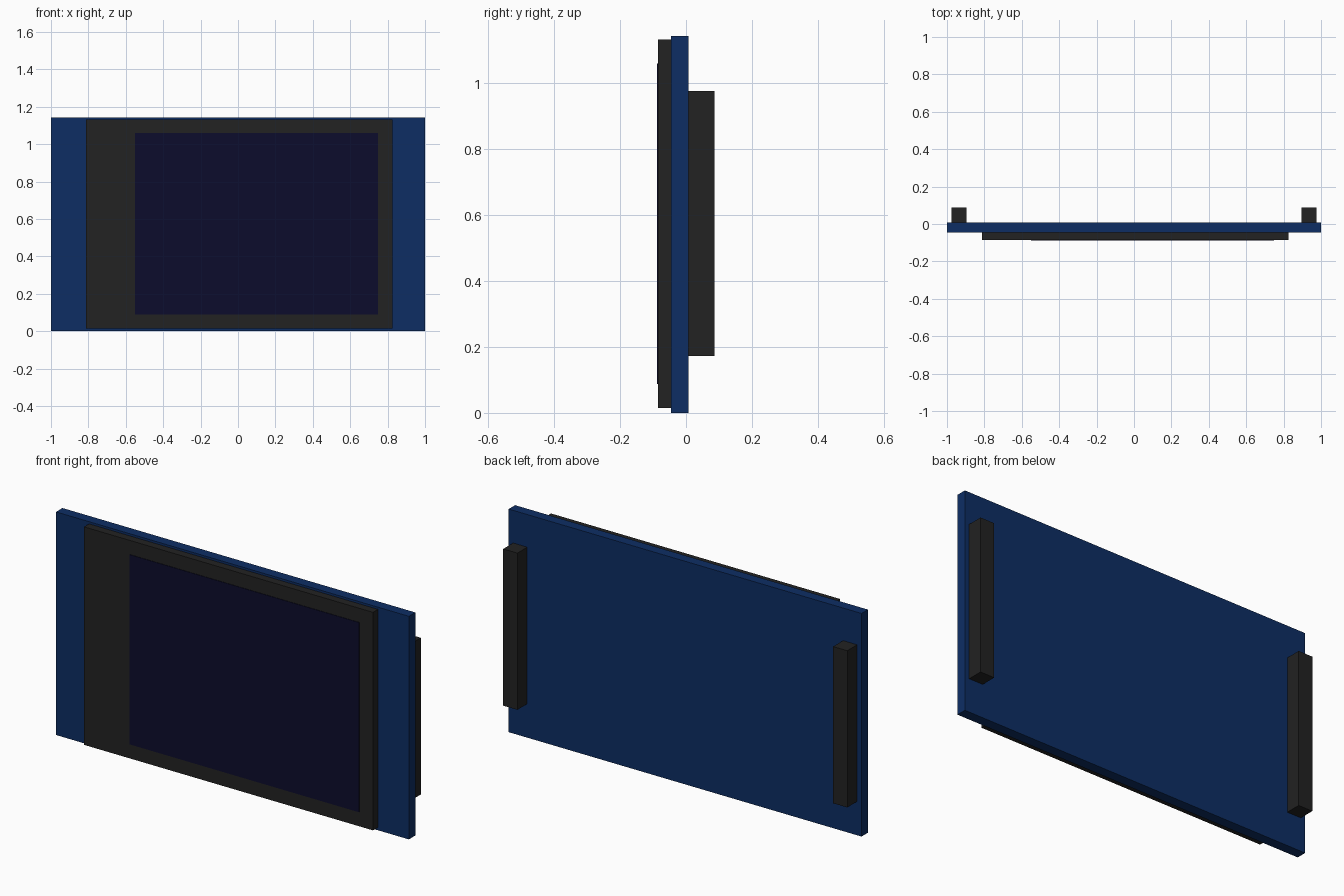
import bpy

cube = bpy.data.objects.get("Cube")
if cube:
    bpy.data.objects.remove(cube, do_unlink=True)


def material(name, rgb):
    m = bpy.data.materials.new(name)
    m.use_nodes = True
    colour = (*rgb, 1.0)
    m.diffuse_color = colour
    bsdf = next(n for n in m.node_tree.nodes if n.type == 'BSDF_PRINCIPLED')
    bsdf.inputs["Base Color"].default_value = colour
    return m


def box(name, mat, x, y, z):
    """Box spanning the given (min, max) ranges."""
    spans = (x, y, z)
    bpy.ops.mesh.primitive_cube_add(size=1)
    ob = bpy.context.object
    ob.name = ob.data.name = name
    ob.location = [(a + b) / 2 for a, b in spans]
    ob.scale = [b - a for a, b in spans]
    bpy.ops.object.transform_apply(location=False, rotation=False, scale=True)
    ob.data.materials.append(mat)
    return ob


blue = material("board blue", (0.004, 0.027, 0.127))
black = material("black plastic", (0.016, 0.016, 0.016))
navy = material("screen navy", (0.0037, 0.0037, 0.025))

# Circuit board
box("circuit_board", blue, (-1.0, 1.0), (-0.045, 0.007), (0.0, 1.143))

# Display module: frame and thin active area standing just proud of it
box("display_frame", black, (-0.813, 0.825), (-0.0855, -0.045), (0.015, 1.132))
box("display_screen", navy, (-0.552, 0.748), (-0.088, -0.0835), (0.088, 1.06))

# Pin header strips on the back, one near each end
for side, name in ((-1, "right_header"), (1, "left_header")):
    box(name, black, sorted((side * 0.895, side * 0.975)), (0.007, 0.087), (0.173, 0.976))
